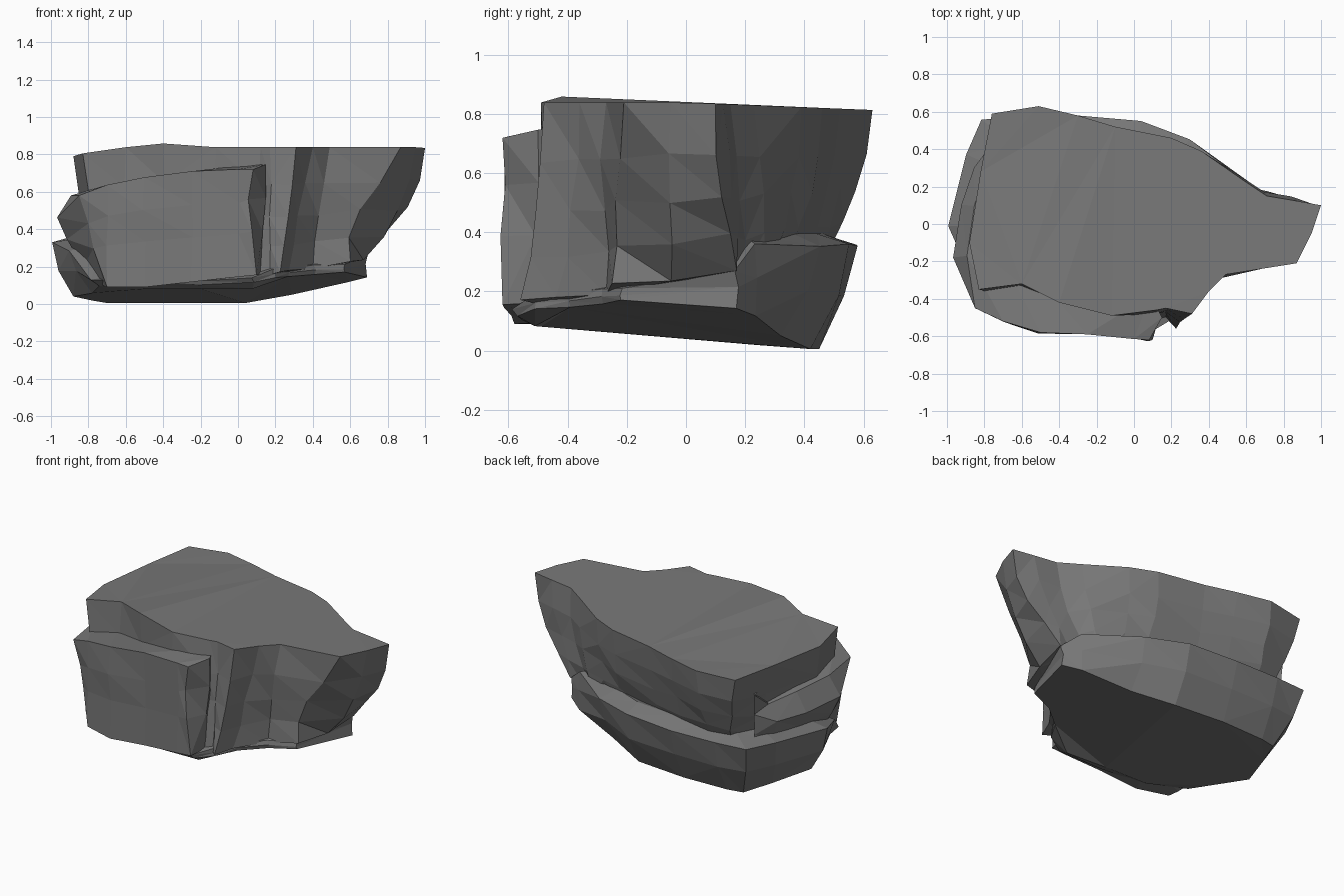
import bpy
import bmesh
import random
from mathutils import Vector

random.seed(4)

# Remove the default object
cube = bpy.data.objects.get("Cube")
if cube:
    bpy.data.objects.remove(cube)

# Dark grey stone material
STONE = (0.19, 0.19, 0.19, 1)
stone = bpy.data.materials.new("dark grey stone")
stone.use_nodes = True
stone.diffuse_color = STONE
stone.node_tree.nodes["Principled BSDF"].inputs["Base Color"].default_value = STONE


def loft(name, outline, levels, shape, rough):
    """Stack shaped copies of a plan outline, skin them and facet the result."""
    bm = bmesh.new()
    rings = []
    for index, level in enumerate(levels):
        inner = 0 < index < len(levels) - 1
        ring = []
        for x, y in outline:
            point = Vector(shape(x, y, level))
            if inner:
                point += Vector([random.uniform(-rough, rough) for axis in "xyz"])
            ring.append(bm.verts.new(point))
        rings.append(ring)
    count = len(outline)
    for upper, lower in zip(rings, rings[1:]):
        for i in range(count):
            j = (i + 1) % count
            bm.faces.new((upper[i], upper[j], lower[j], lower[i]))
    bm.faces.new(rings[0])
    bm.faces.new(rings[-1])
    bmesh.ops.triangulate(bm, faces=bm.faces[:], ngon_method="BEAUTY")
    bmesh.ops.recalc_face_normals(bm, faces=bm.faces[:])
    mesh = bpy.data.meshes.new(name)
    bm.to_mesh(mesh)
    bm.free()
    mesh.materials.append(stone)
    rock = bpy.data.objects.new(name, mesh)
    bpy.context.collection.objects.link(rock)
    return rock


def mix(a, b, t):
    return a + (b - a) * t


# Upper slab: flat top, pointed overhang on the left, undercut back
upper_outline = [
    (-.83, -.35), (-.6, -.32), (-.4, -.42), (-.12, -.49), (.12, -.46), (.17, -.45),
    (.31, -.48), (.4, -.36), (.49, -.27), (.87, -.21), (.95, -.05), (1, .1),
    (.86, .125), (.71, .15), (.59, .23), (.36, .39), (.2, .46), (-.1, .52),
    (-.3, .58), (-.51, .63), (-.76, .59), (-.82, .28), (-.88, -.1),
]


def upper_shape(x, y, depth):
    top = .838 - .04 * max(0, y) - .3 * max(0, -x - .72)
    if -.6 < x < -.2 and y < 0:
        top += .02
    low = .14 + .1 * max(0, x) + .3 * max(0, y)
    z = mix(top, low, depth)
    # The overhanging tip pulls in late, its front corner early
    reach = max(0, x - .3) / .7
    tip = x > .97
    x -= reach * (.3 * depth ** 1.8 if y > -.1 else .33 * min(1, depth * 1.4))
    if x < -.7:
        x += .12 * depth
    if y > .3:
        y *= 1 - .24 * depth ** 1.6
    elif tip:
        y += .11 * max(0, depth - .35)
    elif y > .05:
        y += .07 * min(depth, .6)
    elif y < -.3 and .2 < x < .45:
        x -= .08 * depth
        y -= .08 * depth ** 2
    elif y < -.2 and x > .45:
        y -= .04 * depth
    elif abs(x - .12) < .1:
        y -= .05 * depth
    return x, y, z


loft("upper_slab", upper_outline, (0, .3, .55, .78, 1), upper_shape, .01)

# Lower slab: narrow ledge round the back over a tapering underside
lower_outline = [
    (-.78, -.42), (-.5, -.56), (-.2, -.57), (.08, -.59), (.2, -.51), (.27, -.39),
    (.41, -.28), (.57, -.22), (.69, .17), (.59, .235), (.29, .45), (.04, .55),
    (-.3, .58), (-.6, .57), (-.82, .55), (-.9, .37), (-1, -.01), (-.9, -.22),
]


def lower_shape(x, y, depth):
    if y > .2:
        ledge = .36
    elif x > .15:
        ledge = .17 + .08 * x + .3 * max(0, y)
    elif y < -.4:
        ledge = .13 + .04 * max(0, x)
    else:
        ledge = .25 + .17 * y - .075 * x
    if depth < 0:
        # Ledge surface rises gently as it runs in under the upper slab
        return x * .8, y * .8, ledge + .035
    inset = depth ** 1.7
    if x < -.7:
        x += .12 * inset
    if y > .3:
        y -= .13 * inset
    elif y < -.4 and x < .15:
        y += .08 * inset
    base = .005 + .2 * max(0, x - .1) + .085 * max(0, .4 - y)
    if x > .15 and y < 0:
        base = ledge - .045
    return x, y, mix(ledge, min(base, ledge - .01), depth)


loft("lower_slab", lower_outline, (-1, 0, .5, 1), lower_shape, .008)

# Front block: broad upright face that wraps round the right end
block_outline = [
    (-.85, -.45), (-.7, -.52), (-.5, -.58), (-.25, -.59), (0, -.615), (.09, -.62),
    (.15, -.5), (.1, -.38), (-.4, -.3), (-.7, .1), (-.78, .42), (-.87, .3),
    (-.93, .1), (-.97, -.17),
]


def block_shape(x, y, depth):
    crown = .72 - .17 * x * x + .03 * (y > -.52)
    if x < -.8:
        crown = .58 - .1 * max(0, y)
    foot = .09 + .11 * max(0, x + .5)
    if x < -.7 and y > -.3:
        foot = .2
    hollow = abs(depth - .35) * 2
    if x < -.8 and y < -.3:
        x += .14 * depth
    elif x < -.8:
        x += .11 * hollow
    elif x > .12:
        x -= .03 * depth
    elif x > .05:
        x -= .03 * (1 - hollow)
    return x, y, mix(crown, foot, depth)


loft("front_block", block_outline, (0, .3, .6, 1), block_shape, .01)
